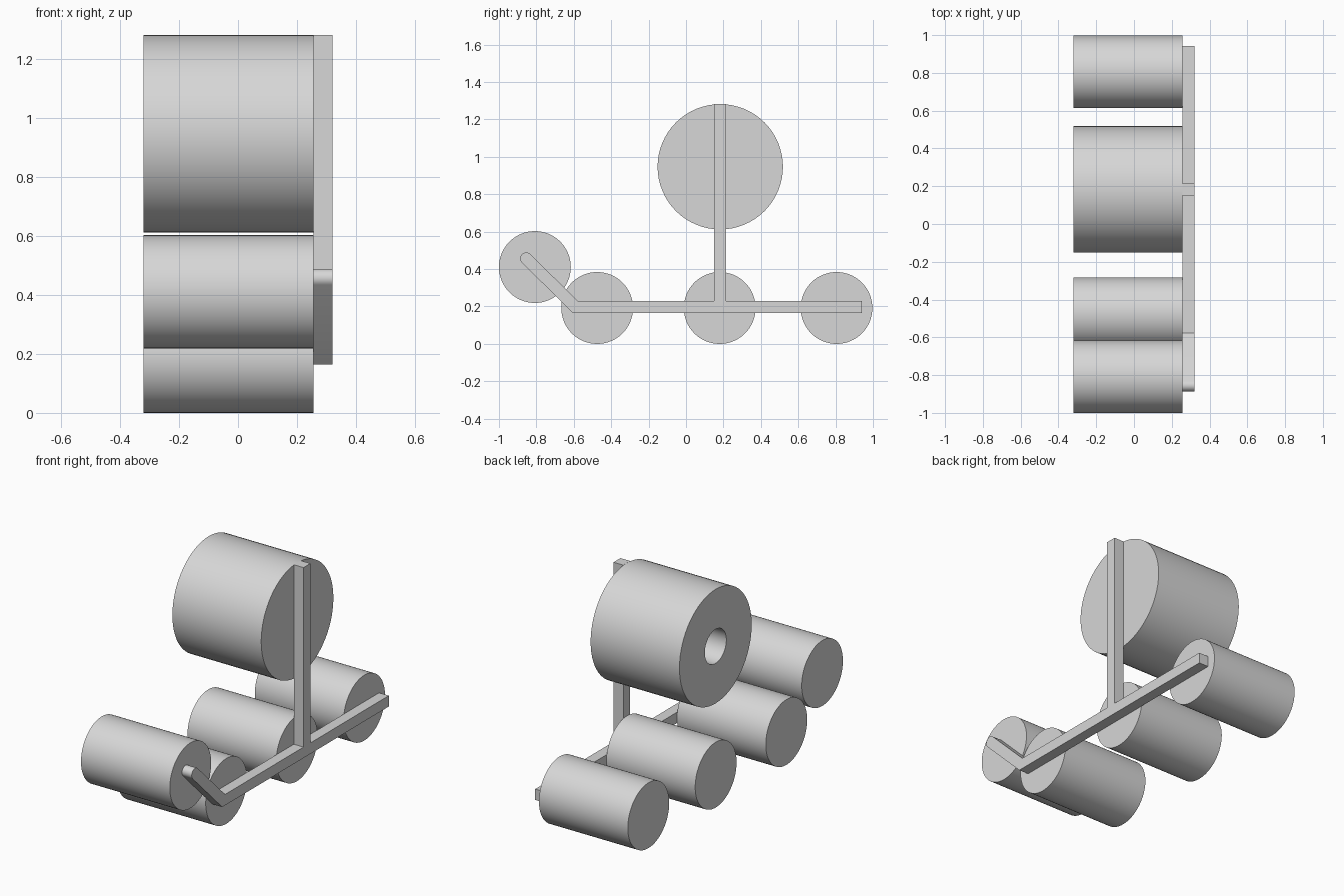
import bpy
import bmesh
from math import cos, sin, pi, tan, radians

if "Cube" in bpy.data.objects:
    bpy.data.objects.remove(bpy.data.objects["Cube"], do_unlink=True)

GREY = (0.68, 0.68, 0.68, 1.0)
grey = bpy.data.materials.new("light grey")
grey.use_nodes = True
grey.diffuse_color = GREY
grey.node_tree.nodes["Principled BSDF"].inputs["Base Color"].default_value = GREY

X_OUT, X_IN, X_BAR = -0.32, 0.257, 0.32
SEGMENTS = 64


def finish(name, bm):
    """Turn the bmesh into a smooth-shaded object with sharp edges kept."""
    bmesh.ops.recalc_face_normals(bm, faces=bm.faces)
    mesh = bpy.data.meshes.new(name)
    bm.to_mesh(mesh)
    bm.free()
    mesh.materials.append(grey)
    obj = bpy.data.objects.new(name, mesh)
    bpy.context.collection.objects.link(obj)
    bpy.ops.object.select_all(action='DESELECT')
    obj.select_set(True)
    bpy.context.view_layer.objects.active = obj
    bpy.ops.object.shade_smooth_by_angle(angle=radians(30))
    return obj


def lathe(name, y, z, profile):
    """Revolve (x, radius) points about an x axis and cap both ends."""
    bm = bmesh.new()
    rings = []
    for x, r in profile:
        angles = [2 * pi * i / SEGMENTS for i in range(SEGMENTS)]
        rings.append([bm.verts.new((x, y + r * cos(a), z + r * sin(a))) for a in angles])
    for a, b in zip(rings, rings[1:]):
        for i in range(SEGMENTS):
            j = (i + 1) % SEGMENTS
            bm.faces.new((a[i], a[j], b[j], b[i]))
    bm.faces.new(rings[0])
    bm.faces.new(rings[-1])
    return finish(name, bm)


# Four small rollers, the front one raised
R = 0.192
rollers = {
    "raised_front_roller": (-0.808, 0.411),
    "front_roller": (-0.475, R),
    "middle_roller": (0.18, R),
    "back_roller": (0.805, R),
}
for name, (y, z) in rollers.items():
    lathe(name, y, z, [(X_OUT, R), (X_IN, R)])

# Large drum with a blind bore in its outer end
DRUM_R, BORE_R = 0.335, 0.1
lathe("large_drum", 0.183, 0.947,
      [(X_IN - 0.06, BORE_R), (X_OUT, BORE_R), (X_OUT, DRUM_R), (X_IN, DRUM_R)])

# Side frame: rail, upright and a slanted arm with a rounded tip, as one outline
h = 0.032
rail_z, rail_back, top = 0.196, 0.942, 1.282
bend_y, post_y = -0.59, 0.183
tip_y, tip_z = -0.855, 0.457
miter = h * tan(pi / 8)

outline = [
    (bend_y - miter, rail_z - h), (rail_back, rail_z - h), (rail_back, rail_z + h),
    (post_y + h, rail_z + h), (post_y + h, top),
    (post_y - h, top), (post_y - h, rail_z + h),
    (bend_y + miter, rail_z + h),
]
for i in range(13):
    a = pi / 4 + pi * i / 12
    outline.append((tip_y + h * cos(a), tip_z + h * sin(a)))

bm = bmesh.new()
face = bm.faces.new([bm.verts.new((X_IN, y, z)) for y, z in outline])
solid = bmesh.ops.extrude_face_region(bm, geom=[face], use_keep_orig=True)
moved = [v for v in solid["geom"] if isinstance(v, bmesh.types.BMVert)]
bmesh.ops.translate(bm, verts=moved, vec=(X_BAR - X_IN, 0, 0))
finish("side_frame", bm)
